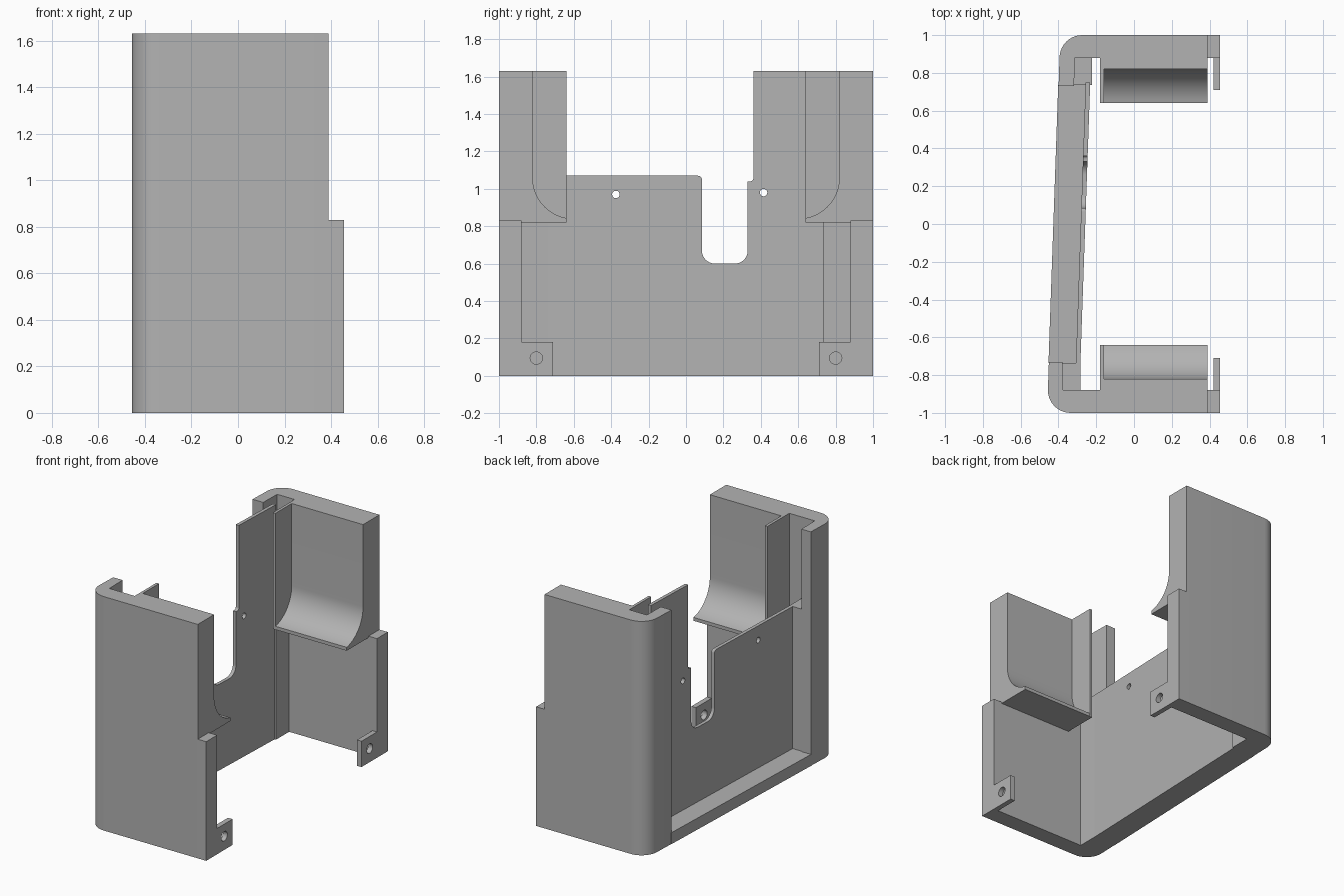
import bpy, math
from mathutils import Matrix

if "Cube" in bpy.data.objects:
    bpy.data.objects.remove(bpy.data.objects["Cube"])

grey = bpy.data.materials.new("warm_grey")
grey.diffuse_color = (0.45, 0.45, 0.45, 1)
grey.use_nodes = True
grey.node_tree.nodes["Principled BSDF"].inputs["Base Color"].default_value = grey.diffuse_color

SLOPE = 0.035          # the rear side leans slightly in plan
H, MID = 1.63, 1.07


def arc(cx, cy, r, a0, a1, n=10):
    return [(cx + r * math.cos(math.radians(a0 + (a1 - a0) * i / n)),
             cy + r * math.sin(math.radians(a0 + (a1 - a0) * i / n))) for i in range(n + 1)]


def prism(name, loops, lo, hi, axis='Z', shear=0.0):
    """Extrude filled outlines (extra loops are holes) from lo to hi along an axis."""
    cu = bpy.data.curves.new(name, 'CURVE')
    cu.dimensions, cu.fill_mode, cu.extrude = '2D', 'BOTH', (hi - lo) / 2
    for pts in loops:
        s = cu.splines.new('POLY')
        s.points.add(len(pts) - 1)
        for p, (u, v) in zip(s.points, pts):
            p.co = (u, v, 0, 1)
        s.use_cyclic_u = True
    ob = bpy.data.objects.new(name, cu)
    bpy.context.collection.objects.link(ob)
    bpy.ops.object.select_all(action='DESELECT')
    ob.select_set(True)
    bpy.context.view_layer.objects.active = ob
    bpy.ops.object.convert(target='MESH')
    ob = bpy.context.object
    m = Matrix.Translation((0, 0, (lo + hi) / 2))
    if axis == 'X':    # outline in the y-z plane, optionally leaning along y
        m = Matrix(((shear, 0, 1, 0), (1, 0, 0, 0), (0, 1, 0, 0), (0, 0, 0, 1))) @ m
    ob.data.transform(m)
    ob.data.materials.clear()
    ob.data.materials.append(grey)
    bpy.ops.object.shade_smooth_by_angle(angle=math.radians(30))
    return ob


def rect(a, b, c, d):
    return [(a, b), (c, b), (c, d), (a, d)]


for s, side in ((-1, "front"), (1, "back")):
    def flip(pts):
        return [(u, s * v) for u, v in pts]

    def flip_y(pts):
        return [(s * u, v) for u, v in pts]

    dx = SLOPE * 0.88 * s          # plan shift of this corner
    ox = -0.425 + dx               # outer rear face
    # Side wall with rounded corner and thin rear return
    wall = [(0.39, 0.88), (0.39, 1.0)] + arc(ox + 0.12, 0.88, 0.12, 90, 180)
    wall += [(ox - s * 0.005, 0.73), (ox + 0.077, 0.73), (ox + 0.08, 0.88)]
    prism(side + "_wall", [flip(wall)], 0, H)
    # Thickening post behind the return
    post = rect(ox + 0.076, 0.735, ox + 0.172, 0.885)
    prism(side + "_post", [flip(post)], 0, MID)
    # Lower edge strip and screw tab
    prism(side + "_edge_strip", [flip(rect(0.39, 0.88, 0.455, 1.0))], 0, 0.83)
    prism(side + "_screw_tab", [flip_y(rect(0.71, 0, 0.88, 0.18)),
                                flip_y(arc(0.80, 0.095, 0.033, 0, 345, 23))], 0.42, 0.455, 'X')
    # Curved scoop on the upper inside of the wall
    scoop = [(0.88, H), (0.88, 0.82), (0.64, 0.82)] + arc(0.60, 1.06, 0.22, -79.5, 0, 16) + [(0.82, H)]
    prism(side + "_scoop", [flip_y(scoop)], -0.16, 0.39, 'X')
    # Fin closing the scoop
    prism(side + "_fin", [flip_y(rect(0.64, 0.82, 0.88, H))], -0.18, -0.16, 'X')

# Thin rear panel with cable slot and two pin holes
panel = [(-0.75, 0), (0.75, 0), (0.75, H), (0.36, H)]
panel += arc(0.345, 1.055, 0.015, 0, -90, 4) + [(0.33, 1.04)]
panel += arc(0.26, 0.67, 0.07, 0, -90) + arc(0.155, 0.67, 0.07, 270, 180)
panel += arc(0.065, 1.05, 0.02, 0, 90, 5) + [(-0.75, MID)]
prism("rear_panel", [panel, arc(-0.375, 0.97, 0.02, 0, 340, 17), arc(0.415, 0.98, 0.02, 0, 340, 17)],
      -0.282, -0.258, 'X', SLOPE)

# Sill along the bottom of the rear opening
prism("rear_sill", [rect(-0.735, 0, 0.735, 0.08)], -0.427, -0.28, 'X', SLOPE)
